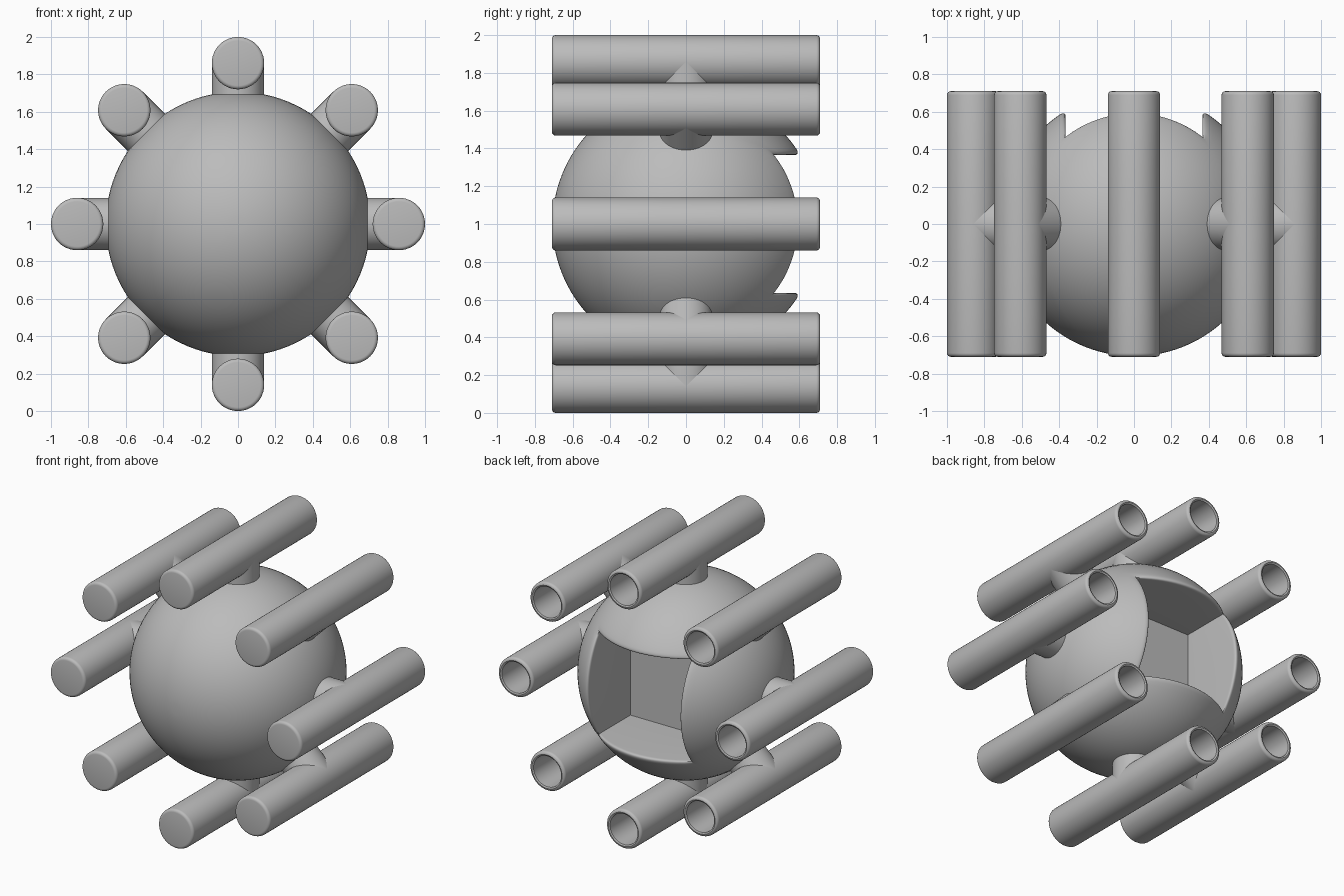
import bpy, bmesh, math
from mathutils import Matrix, Vector

if "Cube" in bpy.data.objects:
    bpy.data.objects.remove(bpy.data.objects["Cube"], do_unlink=True)

grey = bpy.data.materials.new("plain grey")
grey.use_nodes = True
grey.diffuse_color = (0.5, 0.5, 0.5, 1)
grey.node_tree.nodes["Principled BSDF"].inputs["Base Color"].default_value = (0.5, 0.5, 0.5, 1)

CENTRE = Vector((0, 0, 1))
BALL_R, TUBE_R, BORE_R, ORBIT = 0.707, 0.14, 0.11, 0.86
HALF_LEN, ROUND = 0.71, 0.02


def loft(name, loops, cap_start=True, cap_end=True):
    """Skin closed loops of equal length and make a smooth-shaded object."""
    bm = bmesh.new()
    rings = [[bm.verts.new(p) for p in loop] for loop in loops]
    n = len(rings[0])
    for a, b in zip(rings, rings[1:]):
        for i in range(n):
            j = (i + 1) % n
            bm.faces.new((a[i], a[j], b[j], b[i]))
    if cap_start:
        bm.faces.new(rings[0][::-1])
    if cap_end:
        bm.faces.new(rings[-1])
    bmesh.ops.recalc_face_normals(bm, faces=bm.faces)
    mesh = bpy.data.meshes.new(name)
    bm.to_mesh(mesh)
    bm.free()
    mesh.materials.append(grey)
    ob = bpy.data.objects.new(name, mesh)
    bpy.context.collection.objects.link(ob)
    bpy.ops.object.select_all(action="DESELECT")
    ob.select_set(True)
    bpy.context.view_layer.objects.active = ob
    bpy.ops.object.shade_smooth_by_angle(angle=math.radians(35))
    return ob


def circle(r, n=48):
    return [(r * math.cos(i * math.tau / n), r * math.sin(i * math.tau / n)) for i in range(n)]


# Ball: loops grow from the front pole to a square opening at the back
HOLE, RIM, FLOOR_Y, SIDE = 0.365, 0.035, 0.11, 24
square = []
for k in range(4):
    for i in range(SIDE):
        u, w = math.tan((i / SIDE - 0.5) * math.pi / 2), -1.0
        for _ in range(k):
            u, w = -w, u
        square.append(Vector((u, 0, w)))


def on_ball(q, half):
    y = math.sqrt(BALL_R ** 2 - (half * q.length) ** 2)
    return Vector((half * q.x, y, half * q.z))


def ball_loop(t):
    loop = []
    for q in square:
        theta = t * (math.pi - math.asin((HOLE + RIM) * q.length / BALL_R))
        loop.append(CENTRE + BALL_R * (q.normalized() * math.sin(theta) - Vector((0, math.cos(theta), 0))))
    return loop


def rim_loop(t):
    loop = []
    for q in square:
        a, c = on_ball(q, HOLE + RIM), on_ball(q, HOLE)
        d = c - Vector((0, RIM, 0))
        loop.append(CENTRE + a * (1 - t) ** 2 + c * 2 * t * (1 - t) + d * t * t)
    return loop


loops = [ball_loop(i / 48) for i in range(1, 49)]
loops += [rim_loop(i / 6) for i in range(1, 7)]
loops.append([CENTRE + Vector((HOLE * q.x, FLOOR_Y, HOLE * q.z)) for q in square])
loft("hollowed_ball", loops)

# Tube profile (radius, y): closed rounded front, open rounded back, deep bore
arc = [(math.sin(i * math.pi / 8) * ROUND, math.cos(i * math.pi / 8) * ROUND) for i in range(5)]
profile = [(TUBE_R - ROUND + s, -(HALF_LEN - ROUND + c)) for s, c in arc]
profile += [(TUBE_R - ROUND + s, HALF_LEN - ROUND + c) for s, c in reversed(arc)]
profile += [(BORE_R, HALF_LEN - 0.005), (BORE_R, -0.6)]

# Eight tubes around the ball, each on a strut with a saddle-shaped end
for k in range(8):
    turn = Matrix.Translation(CENTRE) @ Matrix.Rotation(k * math.tau / 8, 4, "Y")
    tube = loft(f"tube_{k + 1}", [[(x, y, z) for x, z in circle(r)] for r, y in profile])
    tube.matrix_world = turn @ Matrix.Translation((0, 0, ORBIT))
    foot = [(x, y, 0.64) for x, y in circle(TUBE_R)]
    saddle = [(x, y, ORBIT - math.sqrt(max(0, 0.132 ** 2 - x * x))) for x, y in circle(TUBE_R)]
    strut = loft(f"strut_{k + 1}", [foot, saddle], cap_end=False)
    strut.matrix_world = turn
